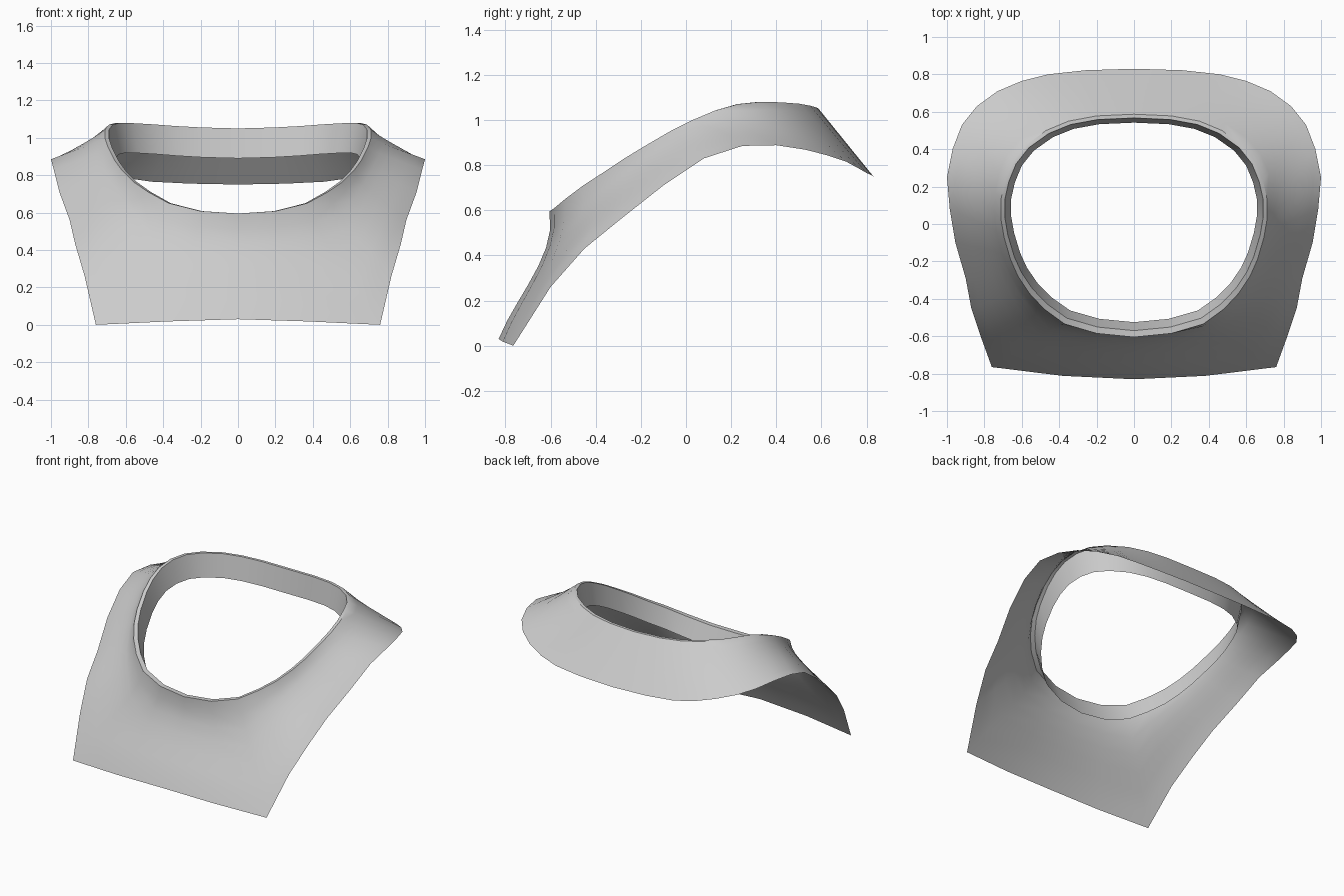
import bpy, bmesh
from mathutils import Vector

if "Cube" in bpy.data.objects:
    bpy.data.objects.remove(bpy.data.objects["Cube"])

# Half outlines from centre back, round the right side, to centre front
NECK = [(0, .587, 1.05), (.2, .578, 1.055), (.35, .55, 1.063), (.47, .50, 1.072),
        (.58, .42, 1.078), (.65, .33, 1.08), (.69, .23, 1.07), (.712, .13, 1.042),
        (.712, .03, 1.0), (.695, -.07, .95), (.66, -.19, .88), (.62, -.28, .825),
        (.56, -.37, .765), (.48, -.455, .71), (.37, -.535, .65), (.2, -.585, .608),
        (0, -.605, .595)]
HEM = [(0, .83, .75), (.26, .822, .755), (.46, .80, .765), (.60, .765, .785),
       (.73, .71, .815), (.84, .63, .842), (.92, .53, .868), (.97, .40, .888),
       (1, .25, .885), (.985, .08, .83), (.955, -.10, .71), (.90, -.29, .56),
       (.87, -.45, .43), (.82, -.60, .26), (.76, -.765, 0), (.38, -.812, .018),
       (0, -.83, .03)]
STEPS = 7


def station(neck, hem):
    """One cross-section: hem up to the neck edge, over the rim, down the inner band."""
    n, h = Vector(neck), Vector(hem)
    front = min(1, max(0, (.25 - n.y) / .75))
    inward = Vector((-n.x, -n.y, 0)).normalized()
    pts = []
    for k in range(STEPS, -1, -1):
        t = k / STEPS
        # the front sweeps up into a nearly upright collar
        bow = .05 * front * 6.75 * t * (1 - t) ** 2
        pts.append(n.lerp(h, t) + inward * bow)
    pts.append(Vector((n.x * .97, n.y * .954 + .007, n.z)))
    pts.append(Vector((n.x * .923, n.y * .895 + .0165, n.z - .16 + .03 * front)))
    return pts


# Full ring of stations: right half plus its mirror image
right = [station(n, h) for n, h in zip(NECK, HEM)]
left = [[Vector((-p.x, p.y, p.z)) for p in s] for s in right[-2:0:-1]]
rings = right + left

# Loft the yoke skin, rim and inner band
bm = bmesh.new()
verts = [[bm.verts.new(p) for p in s] for s in rings]
for i, a in enumerate(verts):
    b = verts[(i + 1) % len(verts)]
    for j in range(len(a) - 1):
        bm.faces.new((a[j], a[j + 1], b[j + 1], b[j]))
bm.normal_update()
# Outer skin should face up and out
if sum(f.normal.z for f in bm.faces) < 0:
    bmesh.ops.reverse_faces(bm, faces=bm.faces[:])
mesh = bpy.data.meshes.new("neck_yoke")
bm.to_mesh(mesh)
bm.free()

yoke = bpy.data.objects.new("neck_yoke", mesh)
bpy.context.collection.objects.link(yoke)
bpy.context.view_layer.objects.active = yoke
yoke.select_set(True)
bpy.ops.object.shade_smooth_by_angle(angle=0.7)
